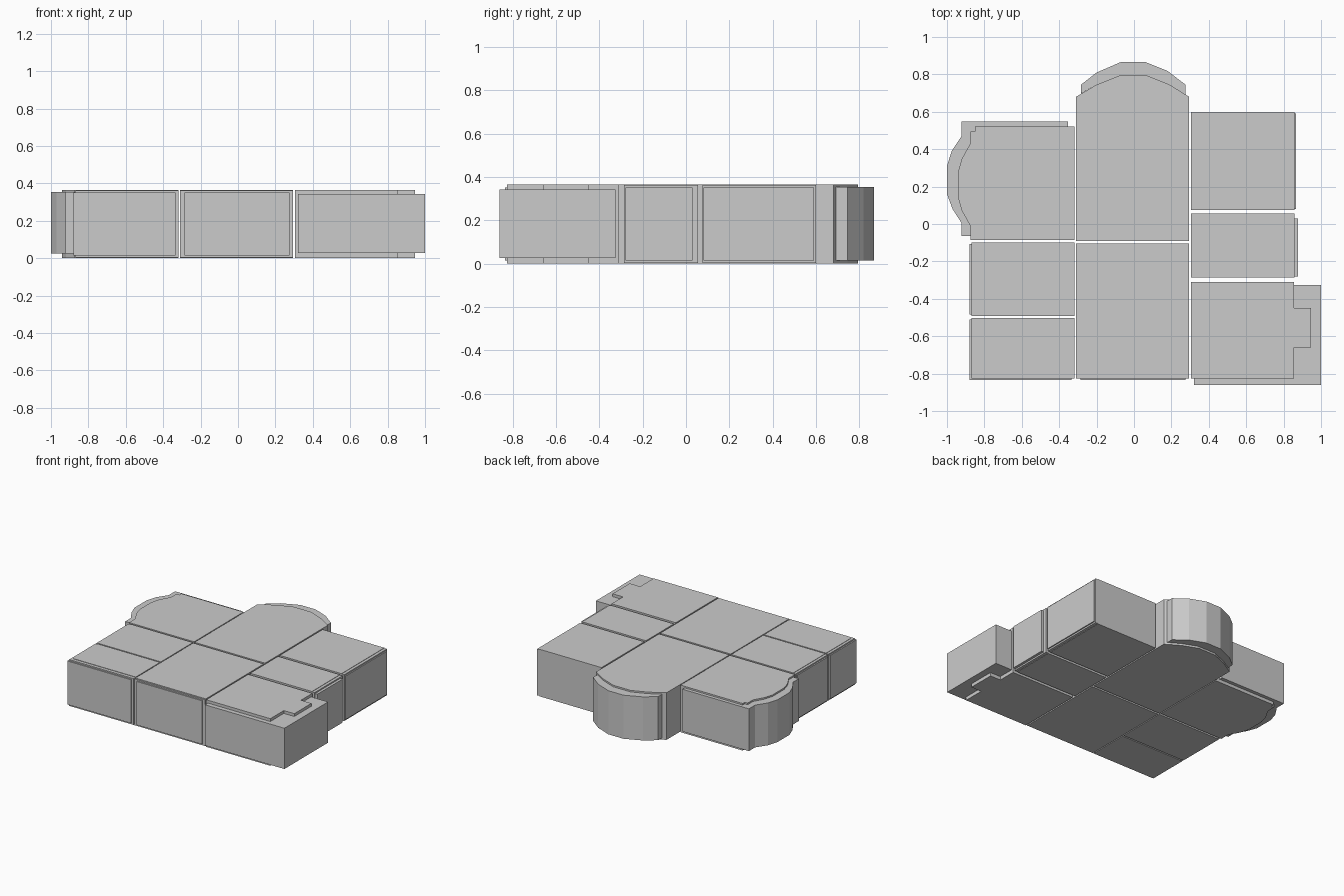
import bpy, bmesh

H = 0.365


def prism(name, pts, z0=0.0, z1=H):
    """Extrude a plan outline into a closed flat-faced solid."""
    bm = bmesh.new()
    face = bm.faces.new([bm.verts.new((x, y, z0)) for x, y in pts])
    ext = bmesh.ops.extrude_face_region(bm, geom=[face])
    for v in ext["geom"]:
        if isinstance(v, bmesh.types.BMVert):
            v.co.z = z1
    bmesh.ops.recalc_face_normals(bm, faces=bm.faces)
    mesh = bpy.data.meshes.new(name)
    bm.to_mesh(mesh)
    bm.free()
    obj = bpy.data.objects.new(name, mesh)
    bpy.context.collection.objects.link(obj)
    return obj


def box(name, x0, x1, y0, y1, z0=0.0, z1=H):
    return prism(name, [(x0, y0), (x1, y0), (x1, y1), (x0, y1)], z0, z1)


# Plain rectangular room blocks, separated by thin gaps
blocks = {
    "left_middle_block": (-0.85, -0.317, -0.492, -0.10),
    "left_front_block": (-0.85, -0.317, -0.80, -0.502),
    "centre_front_block": (-0.31, 0.295, -0.815, -0.105),
    "right_middle_block": (0.305, 0.835, -0.287, 0.055),
    "right_back_block": (0.305, 0.835, 0.075, 0.60),
}
for name, dims in blocks.items():
    box(name, *dims)

# Slightly lower wall lips around the outer edges
lips = {
    "left_middle_lip": (-0.87, -0.85, -0.492, -0.10),
    "left_front_lip_side": (-0.87, -0.85, -0.825, -0.502),
    "left_front_lip_front": (-0.85, -0.317, -0.825, -0.80),
    "centre_front_lip": (-0.31, 0.295, -0.825, -0.815),
    "right_middle_lip": (0.835, 0.857, -0.287, 0.055),
    "right_back_lip": (0.835, 0.857, 0.075, 0.60),
}
for name, dims in lips.items():
    box(name, *dims, 0.003, H - 0.003)

# Raised outer wall panels
panels = {
    "left_middle_panel": (-0.88, -0.87, -0.485, -0.108),
    "left_front_panel_side": (-0.88, -0.87, -0.832, -0.51),
    "left_front_panel_front": (-0.88, -0.335, -0.834, -0.825),
    "centre_front_panel": (-0.285, 0.275, -0.834, -0.825),
    "right_middle_panel": (0.857, 0.877, -0.28, 0.03),
    "right_back_panel": (0.857, 0.866, 0.08, 0.59),
}
for name, dims in panels.items():
    box(name, *dims, 0.015, H - 0.013)

# Centre back block with rounded bay
bay_in = [(0.295, 0.68), (0.19, 0.745), (0.07, 0.793), (-0.08, 0.793),
          (-0.2, 0.745), (-0.31, 0.68)]
prism("centre_back_block", [(-0.31, -0.09), (0.295, -0.09)] + bay_in)
bay_out = [(-0.283, 0.697), (-0.283, 0.745), (-0.2, 0.81), (-0.07, 0.866), (0.06, 0.866),
           (0.18, 0.818), (0.275, 0.745), (0.275, 0.692)]
prism("centre_back_bay_wall", bay_out + bay_in[1:-1], 0.015, H - 0.012)

# Left back block with side bay
side_in = [(-0.85, 0.52), (-0.85, 0.495), (-0.875, 0.495), (-0.875, 0.43), (-0.92, 0.35),
           (-0.94, 0.28), (-0.94, 0.14), (-0.92, 0.07), (-0.875, -0.01), (-0.875, -0.085)]
prism("left_back_block", [(-0.317, -0.085), (-0.317, 0.52)] + side_in)
side_out = [(-0.875, -0.065), (-0.922, -0.065), (-0.922, 0.005), (-0.97, 0.08),
            (-1.0, 0.16), (-1.0, 0.31), (-0.975, 0.39), (-0.922, 0.47),
            (-0.922, 0.547), (-0.352, 0.547), (-0.352, 0.52)]
prism("left_back_bay_wall", side_out + side_in[:-1], 0.025, H - 0.012)

# Right front block with window nook and thick corner wall
nook = [(0.855, -0.825), (0.855, -0.66), (0.945, -0.66), (0.945, -0.45),
        (0.855, -0.45)]
prism("right_front_block",
      [(0.305, -0.825)] + nook + [(0.855, -0.31), (0.305, -0.31)])
prism("right_front_corner_wall",
      [(0.32, -0.825), (0.32, -0.86), (1.0, -0.86), (1.0, -0.325), (0.855, -0.325)]
      + nook[::-1], 0.027, H - 0.022)
